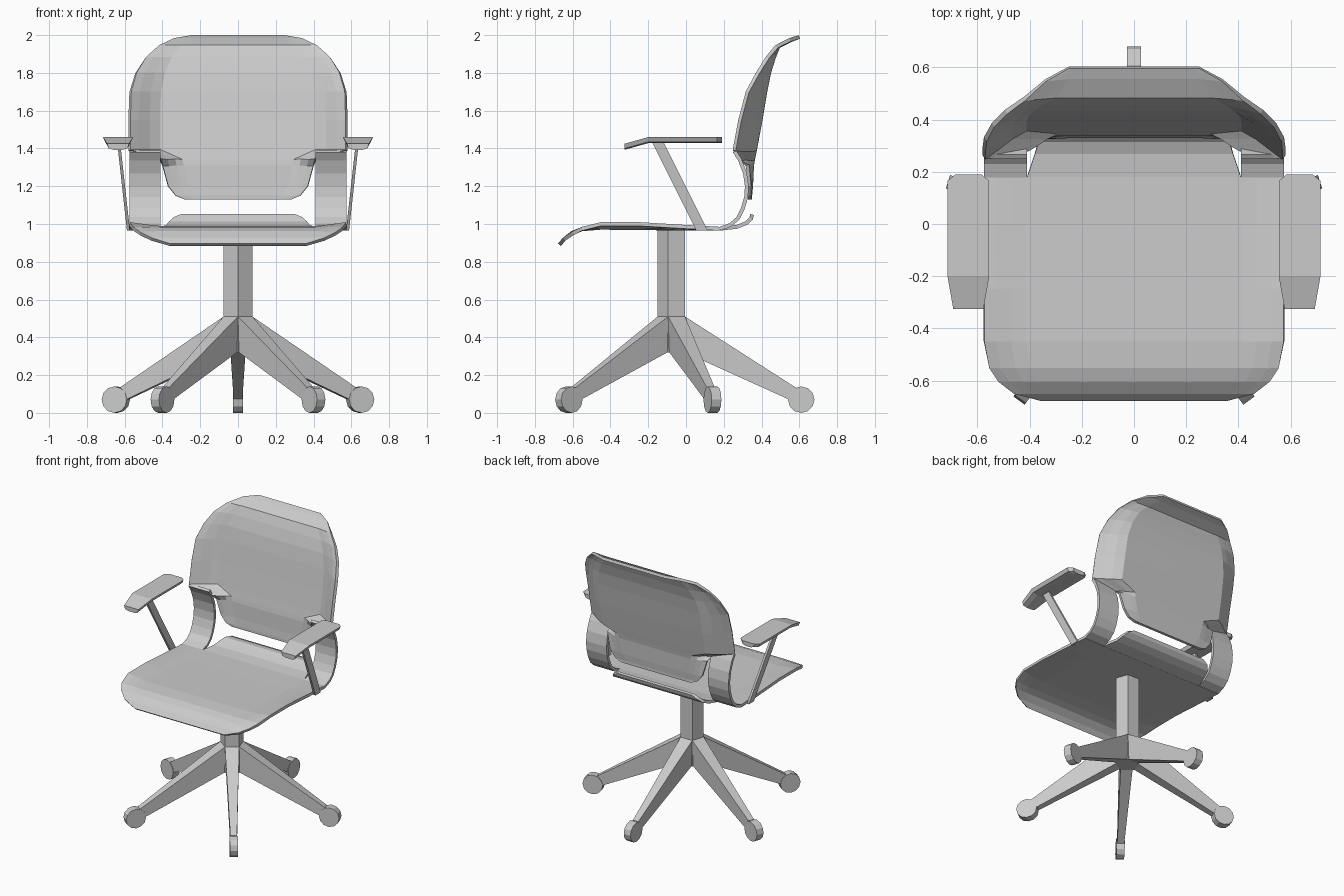
import bpy
from math import sin, cos, radians
from mathutils import Vector, Matrix

cube = bpy.data.objects.get("Cube")
if cube:
    bpy.data.objects.remove(cube, do_unlink=True)

grey = bpy.data.materials.new("plain_grey")
grey.use_nodes = True
grey.diffuse_color = (0.6, 0.6, 0.6, 1)
grey.node_tree.nodes["Principled BSDF"].inputs["Base Color"].default_value = grey.diffuse_color


def make(name, verts, faces):
    mesh = bpy.data.meshes.new(name)
    mesh.from_pydata(verts, [], faces)
    mesh.materials.append(grey)
    obj = bpy.data.objects.new(name, mesh)
    bpy.context.collection.objects.link(obj)
    return obj


def sheet(name, rows, thickness=0.02):
    """Skin a grid of points, then give it thickness."""
    n = len(rows[0])
    faces = [(r * n + c, r * n + c + 1, (r + 1) * n + c + 1, (r + 1) * n + c)
             for r in range(len(rows) - 1) for c in range(n - 1)]
    obj = make(name, [p for row in rows for p in row], faces)
    solid = obj.modifiers.new("thickness", "SOLIDIFY")
    solid.thickness = thickness
    solid.offset = 0
    return obj


def loft(name, rings):
    """Closed solid through matching rings of points."""
    n = len(rings[0])
    faces = [(k * n + i, k * n + (i + 1) % n, (k + 1) * n + (i + 1) % n, (k + 1) * n + i)
             for k in range(len(rings) - 1) for i in range(n)]
    last = (len(rings) - 1) * n
    faces += [tuple(reversed(range(n))), tuple(range(last, last + n))]
    return make(name, [p for ring in rings for p in ring], faces)


# How far each column lies across the shell, and how much of the raised rim it takes
HALF = [(0, 0), (0.72, 0), (0.82, 0.3), (0.92, 0.7), (1, 1)]
COLUMNS = [(-s, t) for s, t in HALF[:0:-1]] + HALF


def dished(w, middle, rim):
    return [(s * w, middle + (rim - middle) * t) for s, t in COLUMNS]


# Backrest: height, half width, depth in the middle, depth at the rim
back = [(1.99, 0.25, 0.60, 0.60), (1.975, 0.34, 0.56, 0.55), (1.94, 0.42, 0.49, 0.48),
        (1.88, 0.49, 0.465, 0.43), (1.80, 0.54, 0.44, 0.38), (1.70, 0.57, 0.42, 0.325),
        (1.55, 0.575, 0.395, 0.285), (1.39, 0.575, 0.365, 0.255), (1.34, 0.41, 0.355, 0.285),
        (1.31, 0.40, 0.35, 0.325), (1.20, 0.37, 0.345, 0.335), (1.15, 0.33, 0.34, 0.335),
        (1.13, 0.28, 0.34, 0.34)]
sheet("backrest", [[(x, y, z) for x, y in dished(w, m, r)] for z, w, m, r in back])

# Seat pan with drooping front lip and curled rear tongue
seat = [(-0.67, 0.36, 0.89, 0.89), (-0.645, 0.46, 0.92, 0.92), (-0.60, 0.52, 0.955, 0.95),
        (-0.55, 0.555, 0.972, 0.975), (-0.45, 0.575, 0.98, 1.0), (-0.25, 0.575, 0.978, 1.0),
        (0, 0.575, 0.975, 0.985), (0.18, 0.575, 0.975, 0.975)]
tongue = [(0.18, 0.41, 0.975, 0.975), (0.27, 0.38, 0.985, 0.985), (0.32, 0.365, 1.005, 1.005),
          (0.345, 0.34, 1.03, 1.03), (0.35, 0.30, 1.05, 1.05)]
for name, rows in (("seat", seat), ("seat_tongue", tongue)):
    sheet(name, [[(x, y, z) for x, z in dished(w, m, r)] for y, w, m, r in rows])

# Curved straps, armrest pads and struts on both sides
strap = [(0.18, 0.975), (0.235, 0.995), (0.275, 1.03), (0.30, 1.08), (0.318, 1.14),
         (0.322, 1.20), (0.312, 1.27), (0.285, 1.34), (0.257, 1.385)]
pad = [(0.19, 0.05, 1.46), (0.165, 0.08, 1.46), (-0.20, 0.08, 1.46), (-0.325, 0.058, 1.425)]
for side, word in ((1, "left"), (-1, "right")):
    sheet(word + "_strap", [[(side * x, y, z) for x in (0.41, 0.575)] for y, z in strap])
    loft(word + "_armrest", [[(side * (0.635 + w * k), y, z - d) for k, d in
                              ((-1, 0), (1, 0), (0.85, 0.025), (0.4, 0.032),
                               (-0.4, 0.032), (-0.85, 0.025))] for y, w, z in pad])
    loft(word + "_armrest_strut",
         [[(side * (x + dx), y + dy, z) for dx, dy in
           ((-0.008, -0.03), (0.008, -0.03), (0.008, 0.03), (-0.008, 0.03))]
          for x, y, z in ((0.58, 0.085, 0.965), (0.632, -0.15, 1.435))])

# Five-sided column
CENTRE = Vector((0, -0.07, 0))
R = 0.08
loft("column", [[CENTRE + Vector((R * cos(radians(a)), R * sin(radians(a)), z))
                 for a in range(-90, 270, 72)] for z in (0.32, 0.97)])

# Tapered legs, each with a round caster
flat, wide = R * cos(radians(36)), R * sin(radians(36))
for i in range(5):
    place = Matrix.Translation(CENTRE) @ Matrix.Rotation(radians(90 + 72 * i), 4, "Z")
    loft(f"leg_{i + 1}", [[place @ Vector(p) for p in
                           ((r, -w, top), (r, w, top), (r, w * k, low), (r, -w * k, low))]
                          for r, w, k, top, low in ((flat, wide, 0.85, 0.51, 0.32),
                                                    (0.65, 0.022, 1, 0.135, 0.055))])
    loft(f"caster_{i + 1}", [[place @ Vector((0.68 + 0.07 * cos(radians(a)), y,
                                              0.07 + 0.07 * sin(radians(a))))
                              for a in range(0, 360, 30)] for y in (-0.027, 0.027)])

# Consistent outward normals on the solids
import bmesh
for obj in bpy.context.collection.objects:
    if obj.type == "MESH" and grey.name in obj.data.materials:
        bm = bmesh.new()
        bm.from_mesh(obj.data)
        bmesh.ops.recalc_face_normals(bm, faces=bm.faces)
        bm.to_mesh(obj.data)
        bm.free()
